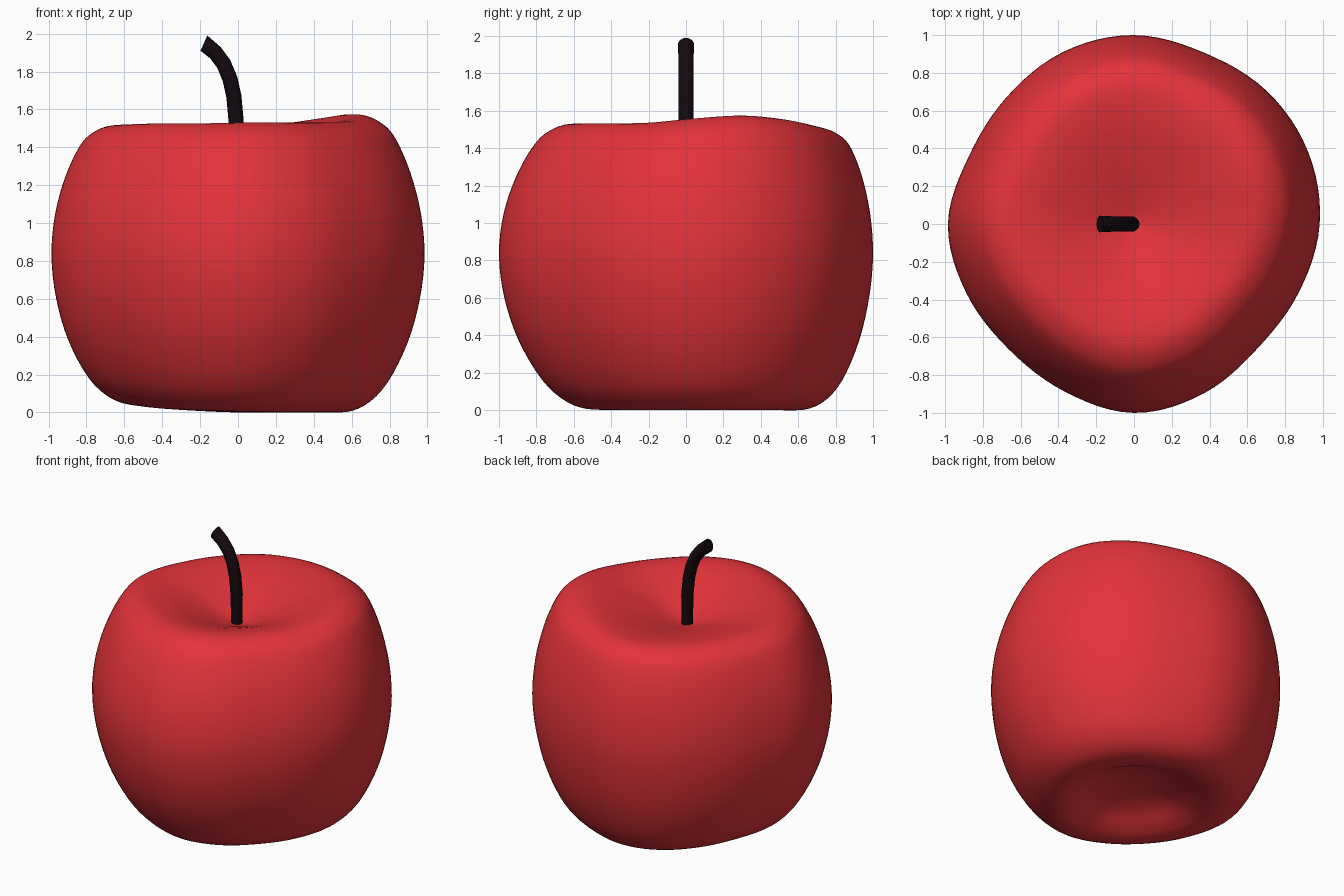
import bpy, bmesh
from math import sin, cos, pi, radians

if "Cube" in bpy.data.objects:
    bpy.data.objects.remove(bpy.data.objects["Cube"])


def material(name, rgb):
    m = bpy.data.materials.new(name)
    m.diffuse_color = (*rgb, 1)
    m.use_nodes = True
    m.node_tree.nodes["Principled BSDF"].inputs["Base Color"].default_value = m.diffuse_color
    return m


def spline(p0, p1, p2, p3, t):
    return 0.5 * (2 * p1 + (p2 - p0) * t + (2 * p0 - 5 * p1 + 4 * p2 - p3) * t * t
                  + (3 * p1 - p0 - 3 * p2 + p3) * t ** 3)


def around(values, a):
    # smooth periodic interpolation of evenly spaced values
    n = len(values)
    u = a / (2 * pi) * n
    i = int(u)
    return spline(*[values[(i + k) % n] for k in (-1, 0, 1, 2)], u - i)


def finish(name, bm, mat):
    bmesh.ops.recalc_face_normals(bm, faces=bm.faces)
    for f in bm.faces:
        f.smooth = True
    mesh = bpy.data.meshes.new(name)
    bm.to_mesh(mesh)
    bm.free()
    ob = bpy.data.objects.new(name, mesh)
    bpy.context.collection.objects.link(ob)
    mesh.materials.append(mat)
    return ob


def bridge(bm, rings):
    for lo, hi in zip(rings, rings[1:]):
        for j in range(len(lo)):
            k = (j + 1) % len(lo)
            bm.faces.new((lo[j], lo[k], hi[k], hi[j]))


# Apple: half profile (relative radius, height) swept round an uneven outline
profile = [(0, 0.15), (0.15, 0.14), (0.3, 0.1), (0.43, 0.035), (0.55, 0.0), (0.68, 0.038),
           (0.8, 0.155), (0.91, 0.37), (0.975, 0.6), (1, 0.83), (0.98, 1.05), (0.925, 1.25),
           (0.85, 1.41), (0.78, 1.485), (0.67, 1.525), (0.5, 1.503), (0.3, 1.44),
           (0.12, 1.375), (0, 1.345)]
outline = [0.983, 0.998, 0.995, 0.98, 1.0, 0.985, 0.952, 0.945,
           0.985, 0.96, 0.938, 0.96, 1.0, 0.97, 0.928, 0.945]    # every 22.5 degrees
top_lift = [0.035, 0.05, 0.03, 0.0, -0.02, -0.02, -0.02, -0.015,
            -0.01, -0.005, 0, 0, 0.005, 0.007, 0.008, 0.012]
base_lift = [0, 0, 0, 0.02, 0.04, 0.02, 0.005, 0]                # every 45 degrees

rows = []
padded = [(-profile[1][0], profile[1][1])] + profile + [(-profile[-2][0], profile[-2][1])]
for i in range(1, len(padded) - 2):
    for s in range(4):
        rows.append([spline(*[padded[i + k][c] for k in (-1, 0, 1, 2)], s / 4) for c in (0, 1)])
rows = rows[1:]

SEG = 96
bm = bmesh.new()
rings = []
for r, z in rows:
    ring = []
    w = min(1, r / 0.6)
    up = max(0, (z - 0.83) / 0.7) ** 2 * w
    down = max(0, (0.83 - z) / 0.83) ** 2 * w
    for j in range(SEG):
        a = 2 * pi * j / SEG
        rad = r * around(outline, a)
        ring.append(bm.verts.new((rad * cos(a), rad * sin(a) + 0.05 * (up + down),
                                  max(0, z) + up * around(top_lift, a) + down * around(base_lift, a))))
    rings.append(ring)
bridge(bm, rings)
for ring, z in ((rings[0], profile[0][1]), (rings[-1], profile[-1][1])):
    c = bm.verts.new((0, 0, z))
    for j in range(SEG):
        bm.faces.new((ring[j], ring[(j + 1) % SEG], c))
finish("apple_body", bm, material("apple_red", (0.77, 0.033, 0.041)))

# Stem: curved tube with flat ends, leaning left and flaring at the tip
path = [(-0.01, 1.31, 0.038, 0), (-0.01, 1.42, 0.038, 0), (-0.011, 1.55, 0.04, 3),
        (-0.022, 1.67, 0.04, 9), (-0.042, 1.76, 0.04, 18), (-0.075, 1.84, 0.04, 32),
        (-0.12, 1.9, 0.041, 48), (-0.18, 1.95, 0.044, 66)]
N = 20
bm = bmesh.new()
rings = []
for x, z, r, tilt in path:
    t = radians(tilt)
    rings.append([bm.verts.new((x + r * cos(2 * pi * j / N) * cos(t), r * sin(2 * pi * j / N),
                                z + r * cos(2 * pi * j / N) * sin(t))) for j in range(N)])
bridge(bm, rings)
bm.faces.new(rings[0][::-1])
bm.faces.new(rings[-1])
stem = finish("stem", bm, material("stem_dark", (0.007, 0.003, 0.005)))
bpy.context.view_layer.objects.active = stem
stem.select_set(True)
bpy.ops.object.shade_smooth_by_angle(angle=radians(40))
